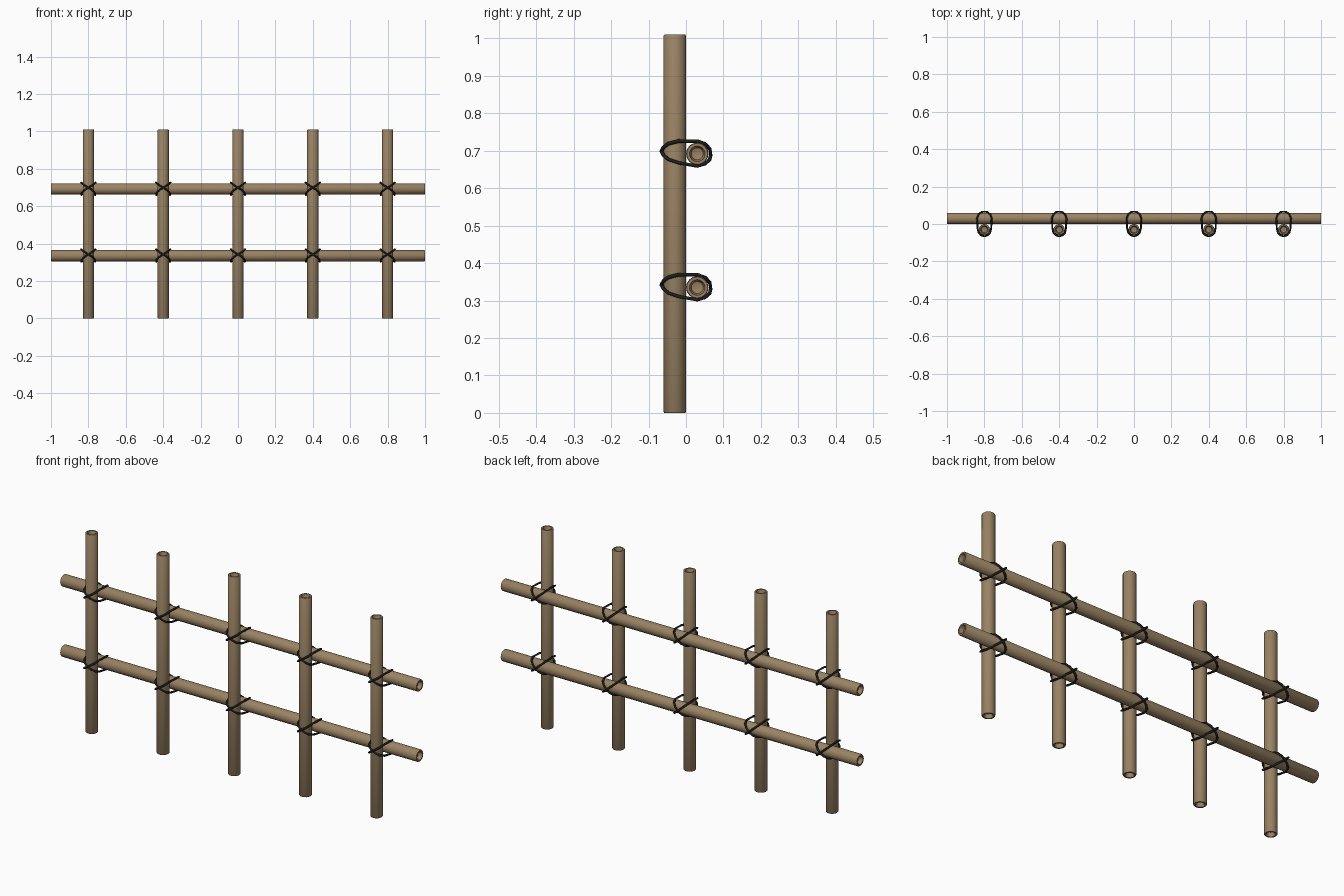
import bpy, bmesh, math
from mathutils import Matrix

if "Cube" in bpy.data.objects:
    bpy.data.objects.remove(bpy.data.objects["Cube"])

def material(name, rgb):
    m = bpy.data.materials.new(name)
    m.diffuse_color = (*rgb, 1)
    m.use_nodes = True
    m.node_tree.nodes["Principled BSDF"].inputs["Base Color"].default_value = m.diffuse_color
    return m

CANE = material("tan cane", (0.32, 0.225, 0.125))
ROPE = material("dark rope", (0.012, 0.014, 0.012))
R, SIDES = 0.03, 16

def pole(name, length, matrix):
    """Cane along local z from 0 to length, with recessed hollow ends."""
    profile = [(0, 0.025), (0.016, 0.02), (0.021, 0.0), (R - 0.002, 0.0), (R, 0.003)]
    profile += [(r, length - z) for r, z in reversed(profile)]
    bm = bmesh.new()
    vs = [bm.verts.new((r, 0, z)) for r, z in profile]
    es = [bm.edges.new(p) for p in zip(vs, vs[1:])]
    bmesh.ops.spin(bm, geom=vs + es, cent=(0, 0, 0), axis=(0, 0, 1),
                   angle=math.tau, steps=SIDES, use_duplicate=False)
    bmesh.ops.remove_doubles(bm, verts=bm.verts, dist=1e-5)
    bmesh.ops.recalc_face_normals(bm, faces=bm.faces)
    bm.transform(matrix)
    me = bpy.data.meshes.new(name)
    bm.to_mesh(me)
    bm.free()
    me.materials.append(CANE)
    ob = bpy.data.objects.new(name, me)
    bpy.context.collection.objects.link(ob)
    bpy.ops.object.select_all(action='DESELECT')
    bpy.context.view_layer.objects.active = ob
    ob.select_set(True)
    bpy.ops.object.shade_smooth_by_angle(angle=math.radians(35))

# one diagonal loop around both poles; mirrored in x for the second
LOOP = [(0, -0.066, 0.007), (0.018, -0.060, -0.004), (0.031, -0.047, -0.015),
        (0.037, -0.02, -0.024), (0.037, 0.03, -0.033), (0.031, 0.05, -0.027),
        (0.016, 0.063, -0.016), (0, 0.066, -0.003), (-0.016, 0.064, 0.012),
        (-0.031, 0.052, 0.026), (-0.039, 0.03, 0.034), (-0.037, -0.02, 0.034),
        (-0.031, -0.047, 0.027), (-0.018, -0.060, 0.018)]

def lashing(name, x, z):
    cu = bpy.data.curves.new(name, 'CURVE')
    cu.dimensions = '3D'
    cu.bevel_depth = 0.005
    cu.bevel_resolution = 1
    for side in (1, -1):
        sp = cu.splines.new('POLY')
        sp.points.add(len(LOOP) - 1)
        for p, (a, b, c) in zip(sp.points, LOOP):
            p.co = (x + side * a, b, z + c, 1)
        sp.use_cyclic_u = True
    cu.materials.append(ROPE)
    ob = bpy.data.objects.new(name, cu)
    bpy.context.collection.objects.link(ob)
    bpy.ops.object.select_all(action='DESELECT')
    bpy.context.view_layer.objects.active = ob
    ob.select_set(True)
    bpy.ops.object.convert(target='MESH')

# uprights in front, rails behind, rope at each crossing
XS = [-0.8, -0.4, 0, 0.4, 0.8]
ZS = [0.335, 0.692]
for i, x in enumerate(XS):
    pole(f"upright_{i + 1}", 1.01, Matrix.Translation((x, -R, 0)))
for j, z in enumerate(ZS):
    pole(f"rail_{j + 1}", 2.0,
         Matrix.Translation((-1, R, z)) @ Matrix.Rotation(math.pi / 2, 4, 'Y'))
    for i, x in enumerate(XS):
        lashing(f"rope_tie_{j + 1}_{i + 1}", x, z)
